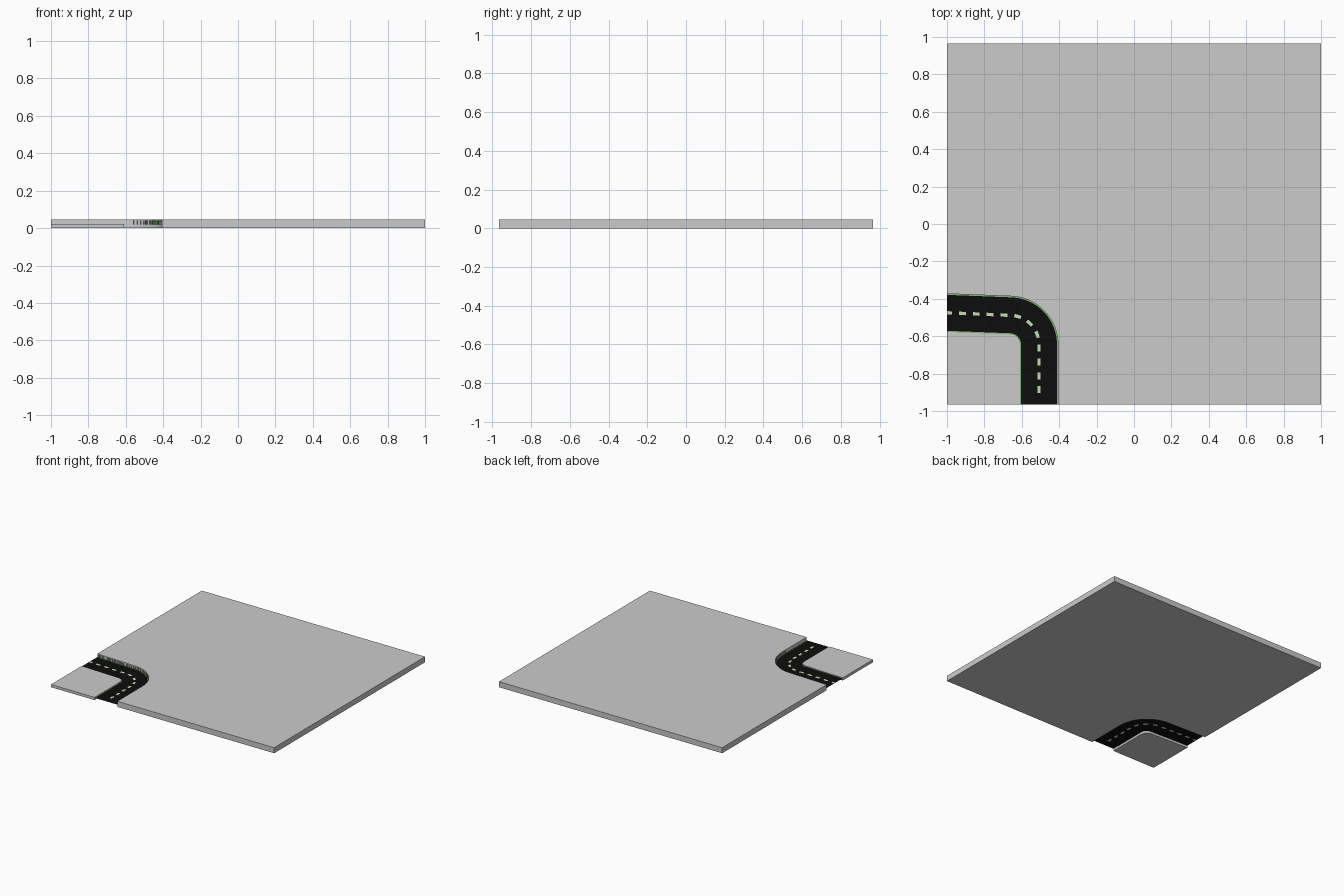
import bpy, bmesh, math, random

if "Cube" in bpy.data.objects:
    bpy.data.objects.remove(bpy.data.objects["Cube"])

random.seed(4)
HALF_Y = 0.965
CX, CY, R = -0.665, -0.645, 0.157      # bend centre and centreline radius
L1, L2 = 1 + CX, HALF_Y + CY           # straight lengths
LA = R * math.pi / 2                   # bend length
TOTAL = L1 + LA + L2
HALF_W = 0.102                         # half the road width
ROAD_Z = 0.018


def at(s, off=0):
    """Point at distance s along the road, shifted sideways by off."""
    if s <= L1:
        return (-1 + s, CY + R + 0.013 * (1 - s / L1) + off)
    if s <= L1 + LA:
        a = math.pi / 2 - (s - L1) / R
        return (CX + (R + off) * math.cos(a), CY + (R + off) * math.sin(a))
    return (CX + R + off, CY - (s - L1 - LA))


def samples(s0=0, s1=TOTAL, n=20):
    """Distances along the road, with the bend subdivided."""
    bend = [L1 + LA * i / n for i in range(n + 1)]
    return [s0] + [s for s in bend if s0 < s < s1] + [s1]


def band(s0, s1, a, b):
    ss = samples(s0, s1)
    return [(at(s, a), at(s, b)) for s in ss]


def material(name, col):
    m = bpy.data.materials.new(name)
    m.diffuse_color = (*col, 1)
    m.use_nodes = True
    m.node_tree.nodes["Principled BSDF"].inputs["Base Color"].default_value = m.diffuse_color
    return m


def finish(bm, name, mat=None):
    me = bpy.data.meshes.new(name)
    bm.to_mesh(me)
    bm.free()
    ob = bpy.data.objects.new(name, me)
    bpy.context.collection.objects.link(ob)
    if mat:
        me.materials.append(mat)
    return ob


def slab(name, outline, height):
    bm = bmesh.new()
    low = [bm.verts.new((x, y, 0)) for x, y in outline]
    high = [bm.verts.new((x, y, height)) for x, y in outline]
    bm.faces.new(low)
    bm.faces.new(high)
    n = len(low)
    for i in range(n):
        j = (i + 1) % n
        bm.faces.new((low[i], low[j], high[j], high[i]))
    bmesh.ops.recalc_face_normals(bm, faces=bm.faces)
    return finish(bm, name)


def ribbon(bm, pairs, z):
    rows = [[bm.verts.new((x, y, z)) for x, y in p] for p in pairs]
    for p, q in zip(rows, rows[1:]):
        bm.faces.new((p[1], q[1], q[0], p[0]))
    bmesh.ops.recalc_face_normals(bm, faces=bm.faces)


black = material("asphalt", (0.004, 0.004, 0.004))
green = material("verge_green", (0.22, 0.45, 0.17))
pale = material("marking_green", (0.55, 0.75, 0.45))

# Thick ground plate and the lower corner plot, separated by the road
outer = [at(s, HALF_W) for s in samples()]
inner = [at(s, -HALF_W) for s in samples()]
slab("ground_plate", outer + [(1, -HALF_Y), (1, HALF_Y), (-1, HALF_Y)], 0.045)
slab("corner_plot", inner + [(-1, -HALF_Y)], 0.022)

# Road surface
bm = bmesh.new()
ribbon(bm, band(0, TOTAL, -HALF_W, HALF_W), ROAD_Z)
finish(bm, "road", black)

# Green lines along both road edges
bm = bmesh.new()
for side in (-1, 1):
    ribbon(bm, band(0, TOTAL, side * 0.096, side * HALF_W), ROAD_Z + 0.001)
finish(bm, "road_edge_lines", green)

# Dashed centre line, visible on both faces of the road sheet
bm = bmesh.new()
s = -0.01
while s < TOTAL - 0.04:
    for z in (ROAD_Z - 0.001, ROAD_Z + 0.001):
        ribbon(bm, band(max(s, 0), s + 0.037, -0.009, 0.009), z)
    s += 0.074
finish(bm, "centre_dashes", pale)

# Short grass blades against the high bank
bm = bmesh.new()
s = 0.01
while s < L1 + LA + 0.05:
    (x0, y0), (x1, y1) = at(s, 0.097), at(s, HALF_W + 0.001)
    top = random.uniform(0.037, 0.045)
    bm.faces.new([bm.verts.new(p) for p in (
        (x0, y0, ROAD_Z), (x1, y1, ROAD_Z), (x1, y1, top), (x0, y0, top))])
    s += random.uniform(0.006, 0.014)
finish(bm, "bank_grass", green)
